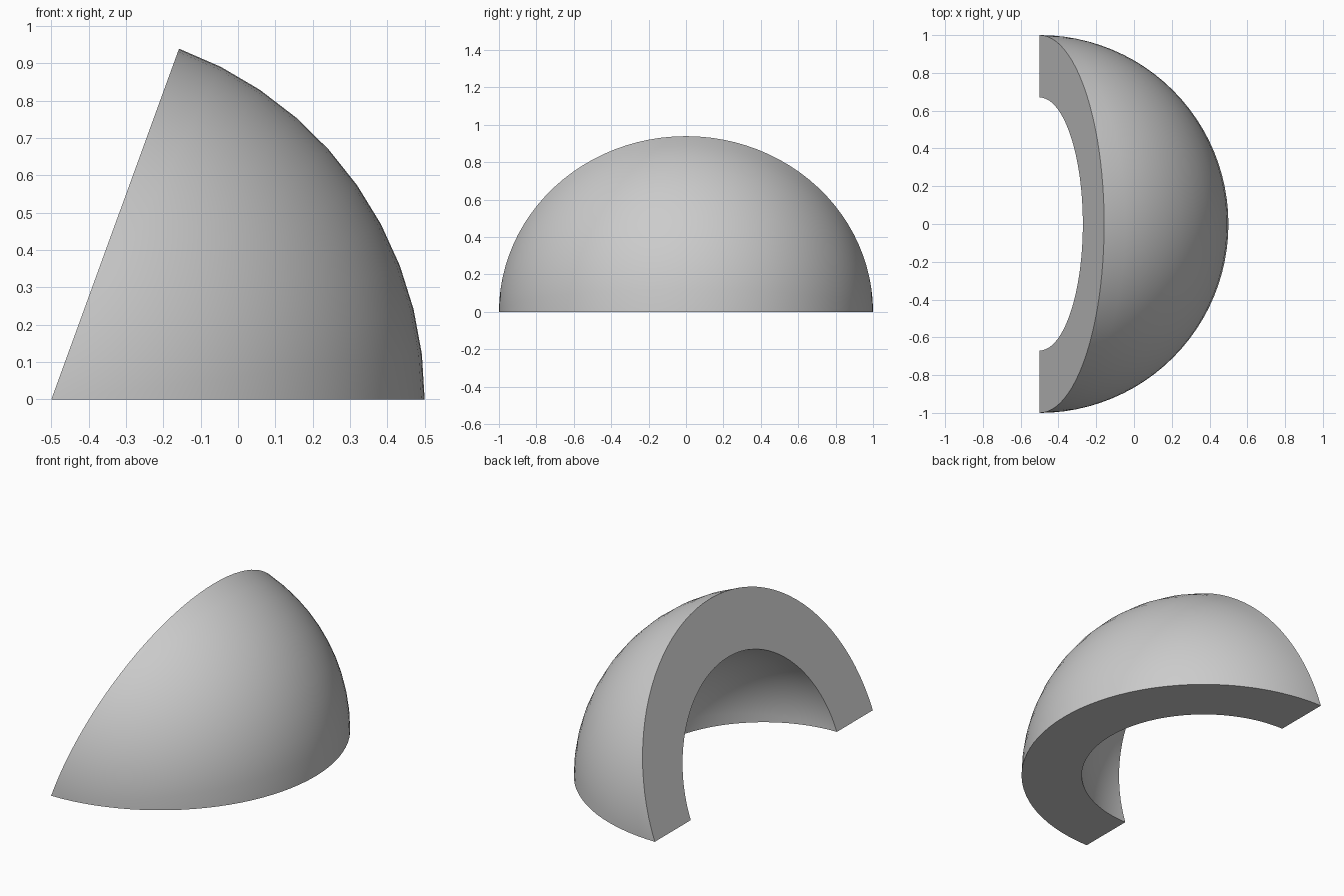
import bpy
import bmesh
from math import cos, sin, pi, radians

cube = bpy.data.objects.get("Cube")
if cube:
    bpy.data.objects.remove(cube, do_unlink=True)

OUTER, INNER = 1.0, 0.67
AXIS_X = -0.5
SWEEP = radians(70)
STEPS = 10       # facets around the y axis
ARC = 48         # facets from pole to pole

grey = bpy.data.materials.new("plain grey")
grey.use_nodes = True
colour = (0.6, 0.6, 0.6, 1)
grey.diffuse_color = colour
grey.node_tree.nodes["Principled BSDF"].inputs["Base Color"].default_value = colour

bm = bmesh.new()


def meridian(radius, turn):
    """Half circle from pole to pole, turned about the y axis."""
    points = []
    for i in range(ARC + 1):
        a = pi * i / ARC
        r = radius * sin(a)
        points.append(bm.verts.new((AXIS_X + r * cos(turn), -radius * cos(a), r * sin(turn))))
    return points


def bridge(first, second):
    for i in range(ARC):
        bm.faces.new((first[i], first[i + 1], second[i + 1], second[i]))


# Outer and inner spherical skins
turns = [SWEEP * s / STEPS for s in range(STEPS + 1)]
outer = [meridian(OUTER, t) for t in turns]
inner = [meridian(INNER, t) for t in turns]
for skin in (outer, inner):
    for a, b in zip(skin, skin[1:]):
        bridge(a, b)

# Flat half-ring cut faces: the base and the slanted side
for end in (0, -1):
    bridge(outer[end], inner[end])

bmesh.ops.remove_doubles(bm, verts=bm.verts, dist=0.0001)
bmesh.ops.recalc_face_normals(bm, faces=bm.faces)

mesh = bpy.data.meshes.new("hollow_sphere_wedge")
bm.to_mesh(mesh)
bm.free()
mesh.materials.append(grey)
wedge = bpy.data.objects.new("hollow_sphere_wedge", mesh)
bpy.context.collection.objects.link(wedge)

# Smooth skins with crisp cut edges
bpy.ops.object.select_all(action='DESELECT')
wedge.select_set(True)
bpy.context.view_layer.objects.active = wedge
bpy.ops.object.shade_smooth_by_angle(angle=radians(30))
